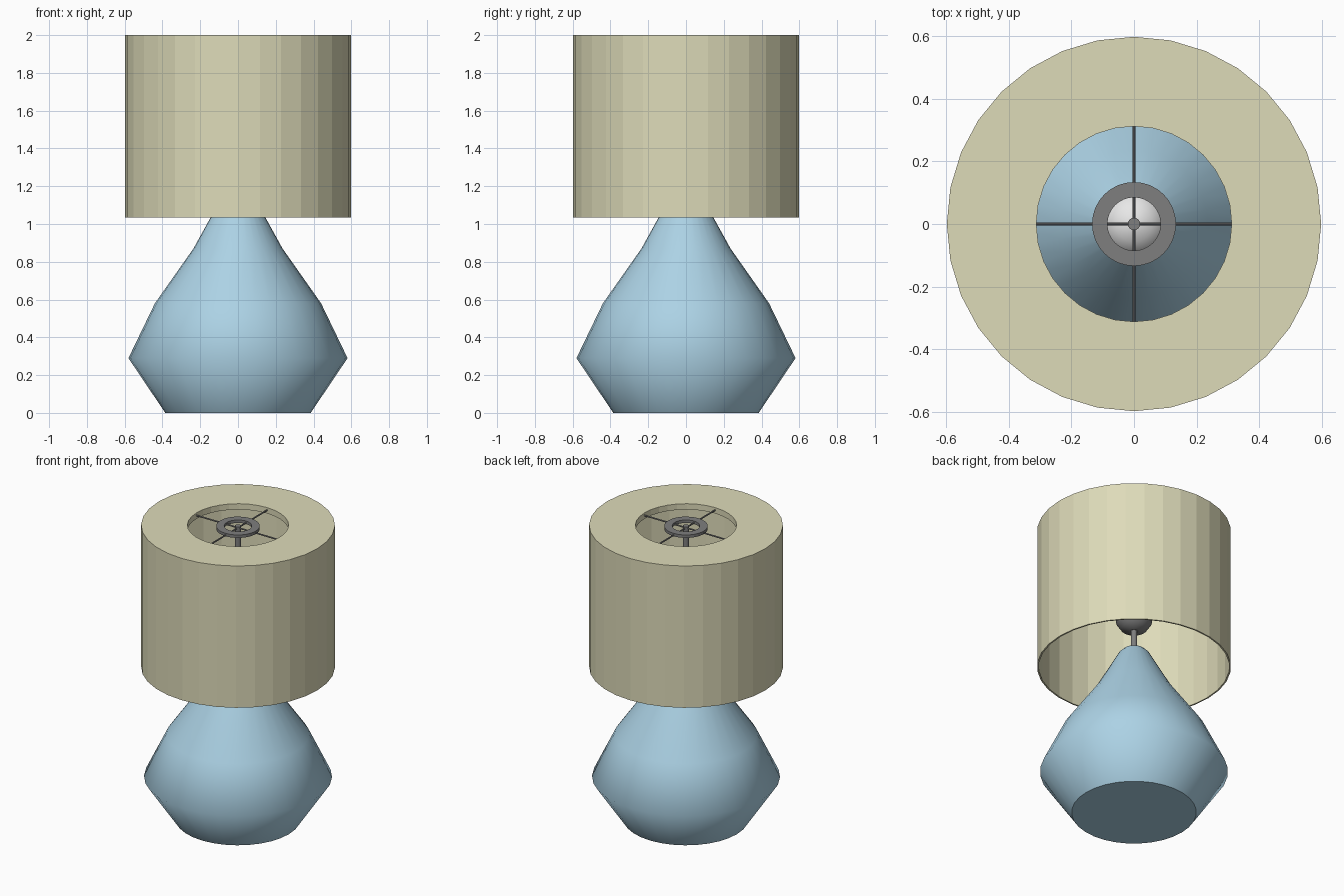
import bpy, bmesh, math

if "Cube" in bpy.data.objects:
    bpy.data.objects.remove(bpy.data.objects["Cube"])


def material(name, rgb):
    lin = [((c / 255 + 0.055) / 1.055) ** 2.4 for c in rgb]
    m = bpy.data.materials.new(name)
    m.diffuse_color = (*lin, 1)
    m.use_nodes = True
    m.node_tree.nodes["Principled BSDF"].inputs["Base Color"].default_value = m.diffuse_color
    return m


CREAM = material("cream fabric", (222, 219, 185))
BLUE = material("pale blue ceramic", (172, 210, 229))
GREY = material("grey metal", (126, 126, 126))
WHITE = material("white glass", (238, 238, 238))


def lathe(name, profile, mat, sides=32, closed=False, smooth=False):
    """Revolve (radius, height) points around the z axis."""
    bm = bmesh.new()
    rings = []
    for r, z in profile:
        rings.append([bm.verts.new((r * math.cos(2 * math.pi * i / sides),
                                    r * math.sin(2 * math.pi * i / sides), z))
                      for i in range(sides)])
    pairs = list(zip(rings, rings[1:]))
    if closed:
        pairs.append((rings[-1], rings[0]))
    else:
        bm.faces.new(rings[0][::-1])
        bm.faces.new(rings[-1])
    for a, b in pairs:
        for i in range(sides):
            j = (i + 1) % sides
            bm.faces.new((a[i], a[j], b[j], b[i]))
    bmesh.ops.recalc_face_normals(bm, faces=bm.faces)
    for f in bm.faces:
        f.smooth = smooth and len(f.verts) == 4
    for e in bm.edges:
        if any(len(f.verts) > 4 for f in e.link_faces):
            e.smooth = False
    me = bpy.data.meshes.new(name)
    bm.to_mesh(me)
    bm.free()
    me.materials.append(mat)
    ob = bpy.data.objects.new(name, me)
    bpy.context.collection.objects.link(ob)
    return ob


# Ceramic body
lathe("lamp_base", [(0.385, 0), (0.58, 0.29), (0.44, 0.58), (0.236, 0.87),
                    (0.095, 1.125), (0.07, 1.15)], BLUE, smooth=True)

# Drum shade: open below, top panel with a round hole
lathe("lamp_shade", [(0.598, 1.035), (0.598, 2.0), (0.312, 2.0), (0.312, 1.96),
                     (0.588, 1.96), (0.588, 1.035)], CREAM, closed=True)

# Central pole, bulb cup and bulb
lathe("pole", [(0.02, 1.12), (0.02, 1.995)], GREY, 16, smooth=True)
lathe("bulb_cup", [(0.03, 1.29), (0.08, 1.305), (0.11, 1.35), (0.115, 1.40)],
      GREY, smooth=True)
R = 0.115
lathe("bulb", [(R * math.sin(t), 1.47 - R * math.cos(t))
               for t in [math.radians(a) for a in range(30, 180, 15)] + [math.radians(170)]],
      WHITE, smooth=True)

# Top ring held by four spokes
lathe("top_ring", [(0.134, 1.975), (0.134, 1.995), (0.085, 1.995), (0.085, 1.975)],
      GREY, closed=True)
for k in range(2):
    bpy.ops.mesh.primitive_cylinder_add(
        vertices=8, radius=0.005, depth=0.63, location=(0, 0, 1.982),
        rotation=(math.pi / 2, 0, k * math.pi / 2))
    spoke = bpy.context.object
    spoke.name = f"spoke_{k + 1}"
    spoke.data.materials.append(GREY)
